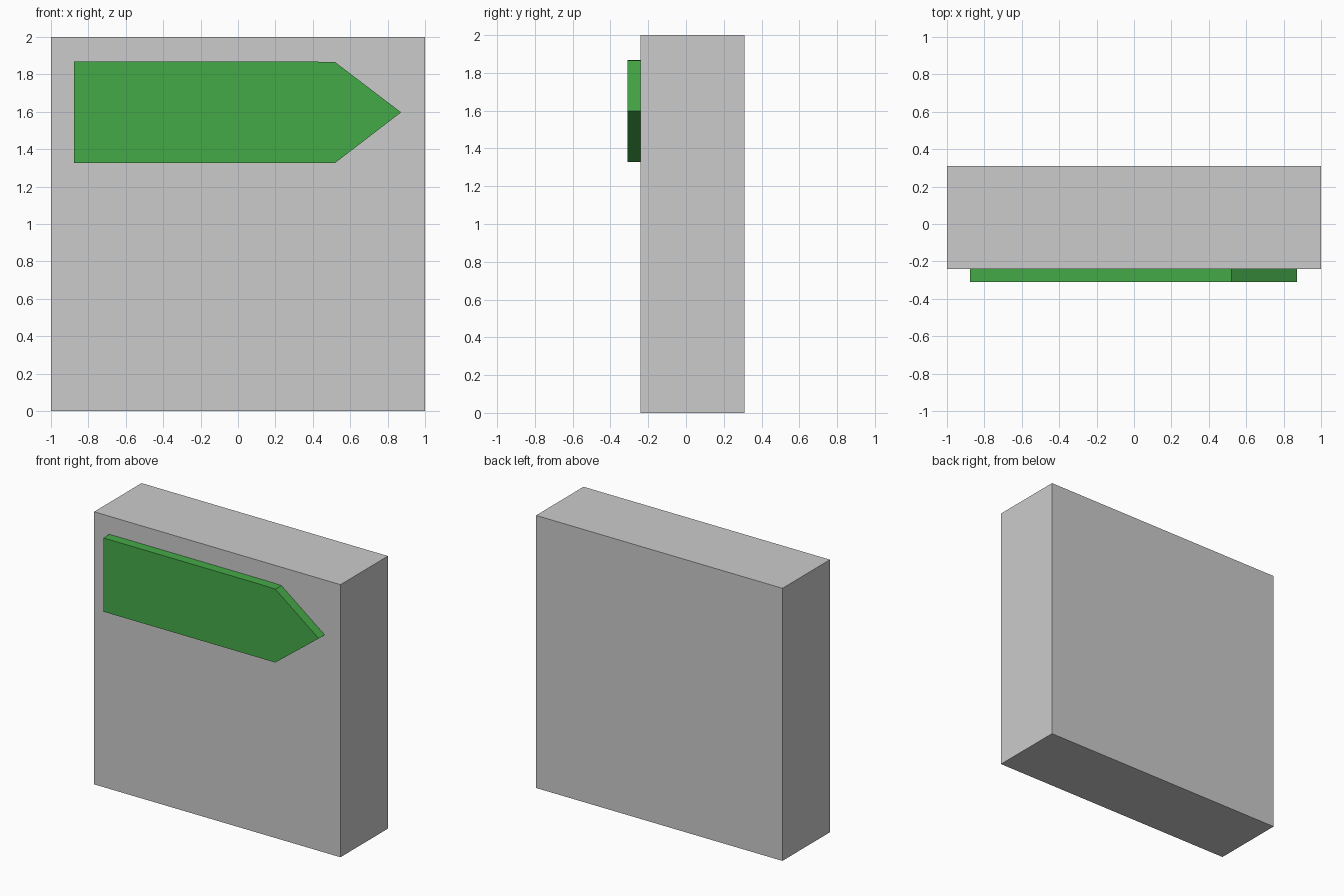
import bpy, bmesh

if "Cube" in bpy.data.objects:
    bpy.data.objects.remove(bpy.data.objects["Cube"])


def extrude_profile(name, profile, y_front, y_back):
    """Make a solid from an x/z outline running from y_front to y_back."""
    bm = bmesh.new()
    face = bm.faces.new([bm.verts.new((x, y_front, z)) for x, z in profile])
    result = bmesh.ops.extrude_face_region(bm, geom=[face], use_keep_orig=True)
    moved = [g for g in result["geom"] if isinstance(g, bmesh.types.BMVert)]
    bmesh.ops.translate(bm, verts=moved, vec=(0, y_back - y_front, 0))
    bmesh.ops.recalc_face_normals(bm, faces=bm.faces)
    mesh = bpy.data.meshes.new(name)
    bm.to_mesh(mesh)
    bm.free()
    obj = bpy.data.objects.new(name, mesh)
    bpy.context.collection.objects.link(obj)
    return obj


# Upright slab
extrude_profile("slab", [(-1, 0), (1, 0), (1, 2), (-1, 2)], -0.24, 0.31)

# Green arrow plate on the front
arrow = extrude_profile(
    "arrow_plate",
    [(-0.876, 1.327), (0.52, 1.327), (0.872, 1.597),
     (0.52, 1.865), (0.41, 1.868), (-0.876, 1.868)],
    -0.31, -0.24)
green = bpy.data.materials.new("green")
green.diffuse_color = (0.06, 0.4, 0.065, 1)
green.use_nodes = True
green.node_tree.nodes["Principled BSDF"].inputs["Base Color"].default_value = green.diffuse_color
arrow.data.materials.append(green)
